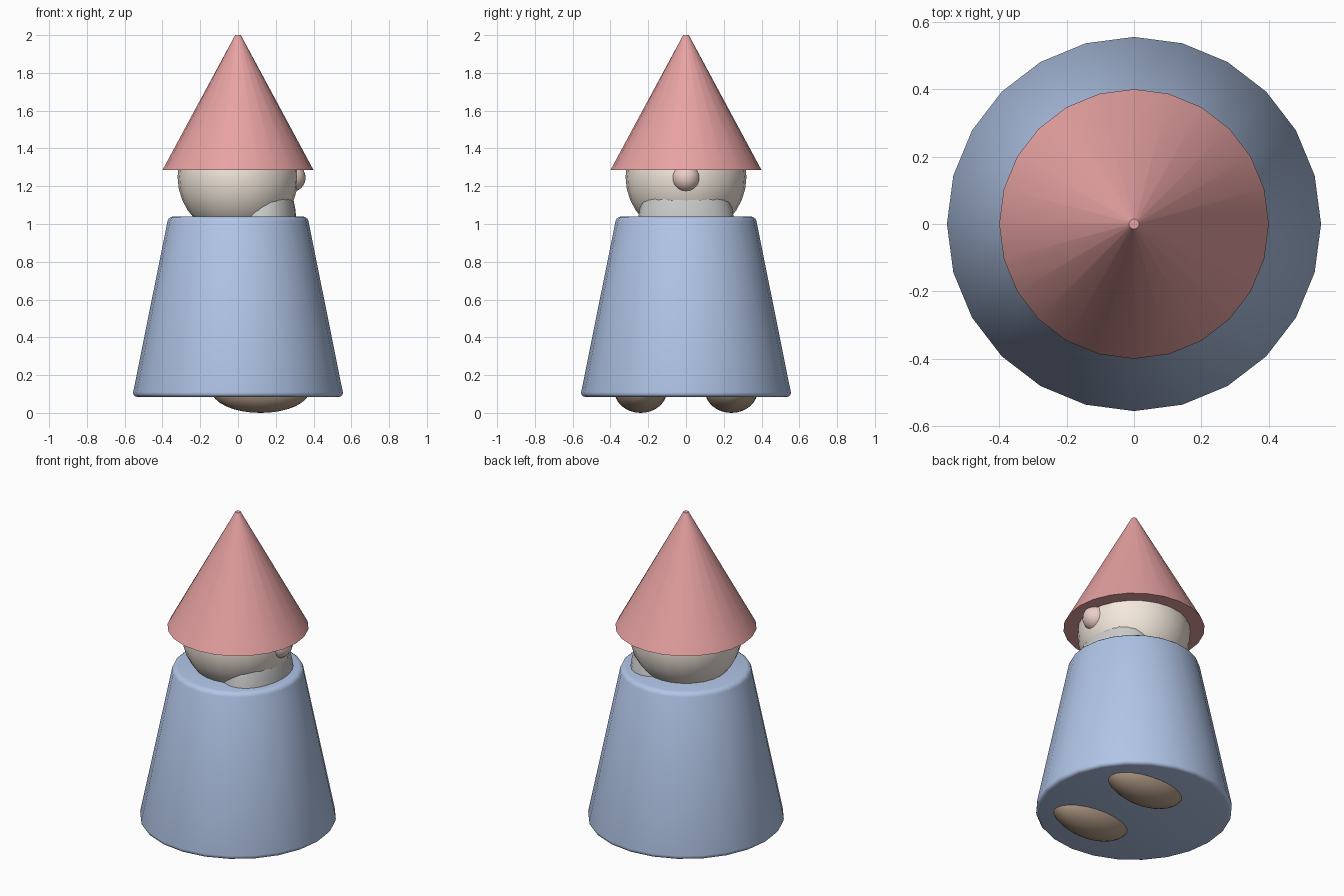
import bpy, bmesh, math
from mathutils import Matrix

if "Cube" in bpy.data.objects:
    bpy.data.objects.remove(bpy.data.objects["Cube"])


def finish(name, bm, color, angle=40):
    mesh = bpy.data.meshes.new(name)
    bm.to_mesh(mesh)
    bm.free()
    obj = bpy.data.objects.new(name, mesh)
    bpy.context.collection.objects.link(obj)
    if color:
        mat = bpy.data.materials.get(color[0]) or bpy.data.materials.new(color[0])
        mat.diffuse_color = (*color[1], 1)
        mat.use_nodes = True
        mat.node_tree.nodes["Principled BSDF"].inputs["Base Color"].default_value = mat.diffuse_color
        mesh.materials.append(mat)
    bpy.ops.object.select_all(action='DESELECT')
    obj.select_set(True)
    bpy.context.view_layer.objects.active = obj
    bpy.ops.object.shade_smooth_by_angle(angle=math.radians(angle))
    return obj


def frustum(name, r1, r2, z1, z2, color, bevel=0):
    bm = bmesh.new()
    bmesh.ops.create_cone(bm, cap_ends=True, segments=24, radius1=r1, radius2=r2,
                          depth=z2 - z1, matrix=Matrix.Translation((0, 0, (z1 + z2) / 2)))
    if bevel:
        rims = [e for e in bm.edges if abs(e.verts[0].co.z - e.verts[1].co.z) < 1e-4]
        bmesh.ops.bevel(bm, geom=rims, offset=bevel, segments=3, profile=0.5, affect='EDGES')
    return finish(name, bm, color)


def ellipsoid(name, center, radii, color, segments=24, rings=16):
    bm = bmesh.new()
    bmesh.ops.create_uvsphere(bm, u_segments=segments, v_segments=rings, radius=1,
                              matrix=Matrix.Translation(center) @ Matrix.Diagonal((*radii, 1)))
    return finish(name, bm, color)


RED = ("red", (0.80, 0.36, 0.36))
BLUE = ("blue", (0.44, 0.56, 0.80))
SKIN = ("skin", (0.90, 0.81, 0.72))
PINK = ("pink", (0.84, 0.62, 0.58))
BROWN = ("brown", (0.45, 0.33, 0.24))
WHITE = ("white", (0.85, 0.85, 0.85))

# Robe and hat
frustum("robe", 0.56, 0.368, 0.085, 1.04, BLUE, bevel=0.025)
frustum("hat", 0.40, 0.015, 1.285, 2.0, RED)

# Head, nose and beard (the figure looks along +x)
ellipsoid("head", (0, 0, 1.25), (0.32, 0.32, 0.32), SKIN)
ellipsoid("nose", (0.283, 0, 1.245), (0.075, 0.075, 0.075), PINK, 16, 12)
ellipsoid("beard", (0.135, 0, 0.90), (0.182, 0.265, 0.475), WHITE)

# Shoes
for side, sy in (("left", 1), ("right", -1)):
    ellipsoid(side + "_shoe", (0.12, 0.24 * sy, 0.12), (0.26, 0.14, 0.12), BROWN)
